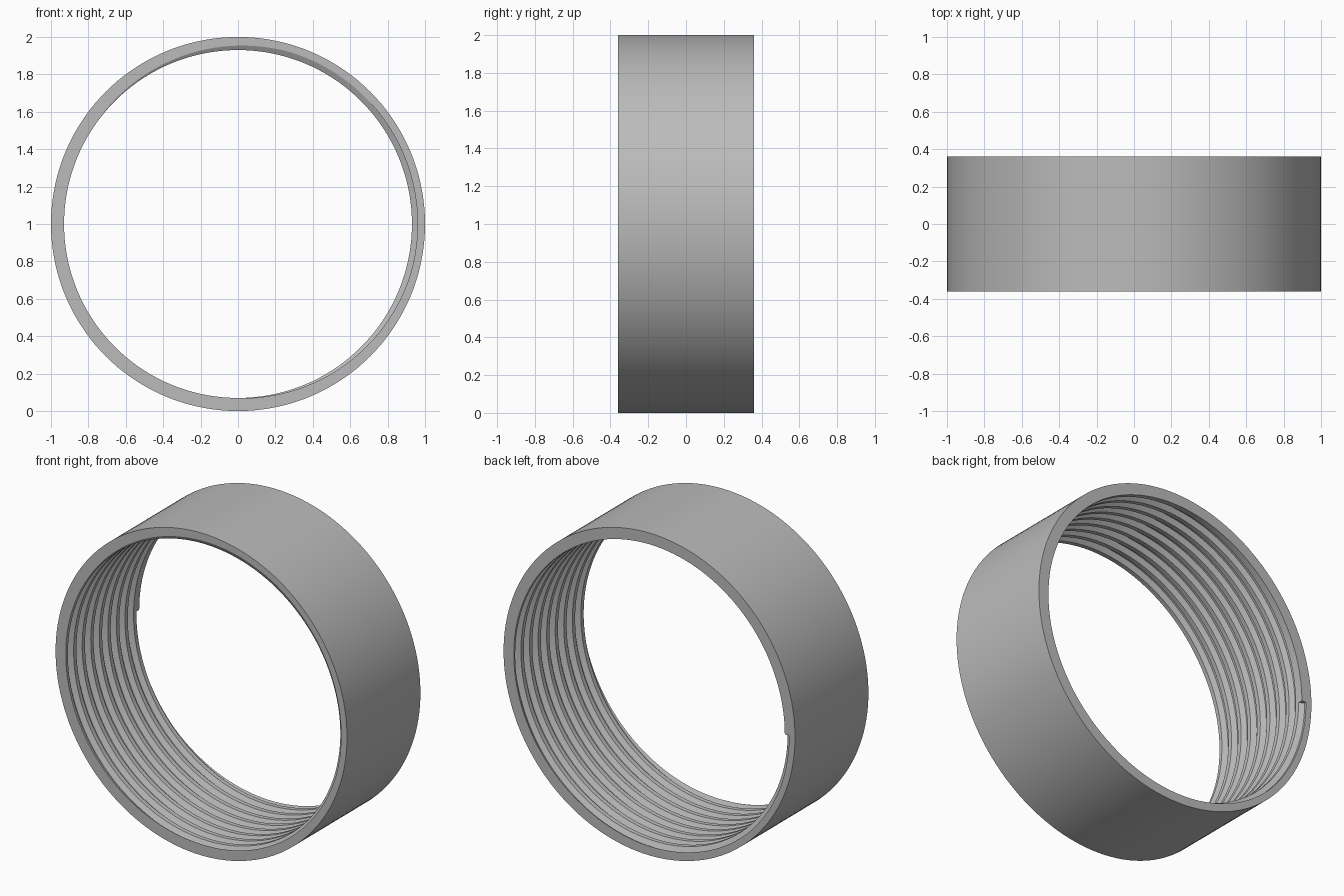
import bpy, bmesh
from math import sin, cos, pi, radians

if "Cube" in bpy.data.objects:
    bpy.data.objects.remove(bpy.data.objects["Cube"], do_unlink=True)

SEG = 144                      # sides around the ring
HALF = 0.36                    # half of the ring width
OUTER, BORE, ROOT = 1.0, 0.93, 0.96
TURNS = 8.58                   # groove turns from back face to front face
PITCH = 2 * HALF / TURNS

grey = bpy.data.materials.new("plain grey")
grey.use_nodes = True
colour = (0.5, 0.5, 0.5, 1)
grey.diffuse_color = colour
grey.node_tree.nodes["Principled BSDF"].inputs["Base Color"].default_value = colour


def sweep(name, profile, steps, start, rise, closed):
    """Carry a (radius, y) profile around the y axis, advancing by rise per step."""
    bm = bmesh.new()
    rings = []
    for i in range(steps if closed else steps + 1):
        a = start + 2 * pi * i / SEG
        rings.append([bm.verts.new((r * cos(a), y + rise * i, 1 + r * sin(a)))
                      for r, y in profile])
    n = len(profile)
    for i in range(steps):
        p, q = rings[i], rings[(i + 1) % len(rings)]
        for j in range(n):
            k = (j + 1) % n
            bm.faces.new((p[j], p[k], q[k], q[j]))
    if not closed:
        bm.faces.new(rings[0])
        bm.faces.new(rings[-1])
    bmesh.ops.recalc_face_normals(bm, faces=bm.faces)
    mesh = bpy.data.meshes.new(name)
    bm.to_mesh(mesh)
    bm.free()
    mesh.materials.append(grey)
    obj = bpy.data.objects.new(name, mesh)
    bpy.context.collection.objects.link(obj)
    return obj


# Plain ring
ring = sweep("threaded_ring",
             [(BORE, -HALF), (OUTER, -HALF), (OUTER, HALF), (BORE, HALF)],
             SEG, pi, 0, True)

# Helical groove cutter, starting on the back face and running out of the front
crest_w, root_w = 0.335 * PITCH, 0.125 * PITCH
slope = (crest_w - root_w) / (ROOT - BORE)
inner = BORE - 0.01
inner_w = crest_w + slope * 0.01
groove = sweep("groove_cutter",
               [(inner, HALF - inner_w), (ROOT, HALF - root_w),
                (ROOT, HALF + root_w), (inner, HALF + inner_w)],
               int((TURNS + 0.7) * SEG), pi, -PITCH / SEG, False)
groove.hide_render = True

# Cut the internal thread
cut = ring.modifiers.new("thread", 'BOOLEAN')
cut.operation = 'DIFFERENCE'
cut.solver = 'EXACT'
cut.object = groove
bpy.ops.object.select_all(action='DESELECT')
ring.select_set(True)
bpy.context.view_layer.objects.active = ring
bpy.ops.object.modifier_apply(modifier=cut.name)
bpy.data.objects.remove(groove, do_unlink=True)
bpy.ops.object.shade_smooth_by_angle(angle=radians(25))
